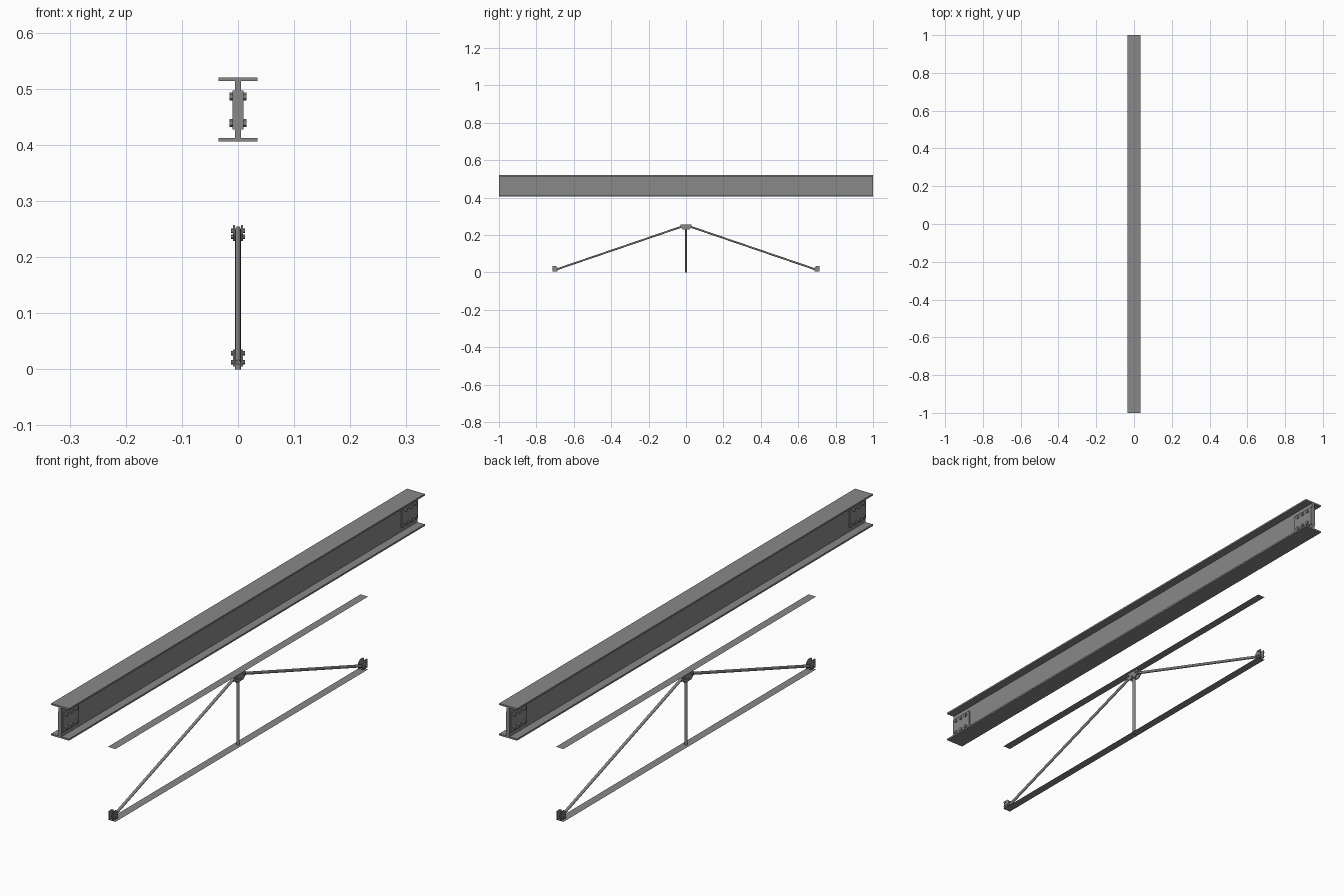
import bpy, bmesh, math
from mathutils import Vector

cube = bpy.data.objects.get("Cube")
if cube:
    bpy.data.objects.remove(cube, do_unlink=True)

steel = bpy.data.materials.new("steel grey")
steel.use_nodes = True
GREY = (0.25, 0.25, 0.25, 1)
steel.diffuse_color = GREY
steel.node_tree.nodes["Principled BSDF"].inputs["Base Color"].default_value = GREY


def finish(name, bm):
    bmesh.ops.recalc_face_normals(bm, faces=bm.faces)
    mesh = bpy.data.meshes.new(name)
    bm.to_mesh(mesh)
    bm.free()
    mesh.materials.append(steel)
    obj = bpy.data.objects.new(name, mesh)
    bpy.context.collection.objects.link(obj)
    return obj


def extrude(name, outline, depth):
    """Extrude a closed outline of 3D points along a vector."""
    bm = bmesh.new()
    face = bm.faces.new([bm.verts.new(p) for p in outline])
    moved = bmesh.ops.extrude_face_region(bm, geom=[face], use_keep_orig=True)["geom"]
    verts = [v for v in moved if isinstance(v, bmesh.types.BMVert)]
    bmesh.ops.translate(bm, verts=verts, vec=depth)
    return finish(name, bm)


def rod(name, start, end, radius, sides=16):
    start, end = Vector(start), Vector(end)
    axis = end - start
    bm = bmesh.new()
    bmesh.ops.create_cone(bm, cap_ends=True, segments=sides, radius1=radius,
                          radius2=radius, depth=axis.length)
    bm.transform(axis.to_track_quat('Z', 'Y').to_matrix().to_4x4())
    bmesh.ops.translate(bm, verts=bm.verts, vec=(start + end) / 2)
    obj = finish(name, bm)
    if sides > 6:
        for p in obj.data.polygons:
            p.use_smooth = len(p.vertices) == 4
    return obj


def strip(name, z):
    bm = bmesh.new()
    corners = [(-1, -1), (1, -1), (1, 1), (-1, 1)]
    bm.faces.new([bm.verts.new((0.015 * x, 0.71 * y, z)) for x, y in corners])
    obj = finish(name, bm)
    if obj.data.polygons[0].normal.z < 0:
        obj.data.flip_normals()


def plate(name, outline, side, inner, outer):
    """Plate lying against one side of the centre plane."""
    extrude(name, [(side * inner, y, z) for y, z in outline],
            (side * (outer - inner), 0, 0))


def bolt(name, side, y, z, inner, outer, radius):
    rod(name, (side * inner, y, z), (side * outer, y, z), radius, 6)


# I-beam
W, T, LOW, HIGH, WEB = 0.035, 0.006, 0.406, 0.52, 0.0055
half = [(W, LOW), (W, LOW + T), (WEB, LOW + T), (WEB, HIGH - T), (W, HIGH - T), (W, HIGH)]
profile = half + [(-x, z) for x, z in reversed(half)]
extrude("main_beam", [(x, -1, z) for x, z in profile], (0, 2, 0))

# Splice plates with bolts at both beam ends
for end in (-1, 1):
    for side in (-1, 1):
        a, b = end * 0.998, end * 0.908
        plate("splice_plate", [(a, 0.427), (b, 0.427), (b, 0.497), (a, 0.497)],
              side, WEB, 0.010)
        for y in (0.98, 0.953, 0.926):
            for z in (0.439, 0.486):
                bolt("splice_bolt", side, end * y, z, 0.010, 0.0155, 0.007)

# Thin flat strips above and below the truss
strip("upper_strip", 0.26)
strip("lower_strip", 0.001)

# Truss rods
rod("centre_post", (0, 0, 0.0), (0, 0, 0.245), 0.005)
for end in (-1, 1):
    rod("diagonal_rod", (0, end * 0.705, 0.012), (0, end * 0.008, 0.25), 0.005)

# Gussets on both sides of the apex and the feet
for side in (-1, 1):
    apex = [(-0.029, 0.257), (-0.029, 0.24), (-0.018, 0.229),
            (0.018, 0.229), (0.029, 0.24), (0.029, 0.257)]
    plate("apex_gusset", apex, side, 0.005, 0.009)
    for y, z in ((-0.02, 0.247), (0.02, 0.247), (0, 0.236)):
        bolt("apex_bolt", side, y, z, 0.009, 0.0125, 0.004)
    for end in (-1, 1):
        foot = [(0.715, 0.005), (0.688, 0.005), (0.688, 0.026), (0.696, 0.035), (0.715, 0.035)]
        plate("foot_gusset", [(end * y, z) for y, z in foot], side, 0.005, 0.009)
        for y, z in ((0.708, 0.029), (0.708, 0.013), (0.695, 0.013)):
            bolt("foot_bolt", side, end * y, z, 0.009, 0.0125, 0.004)
